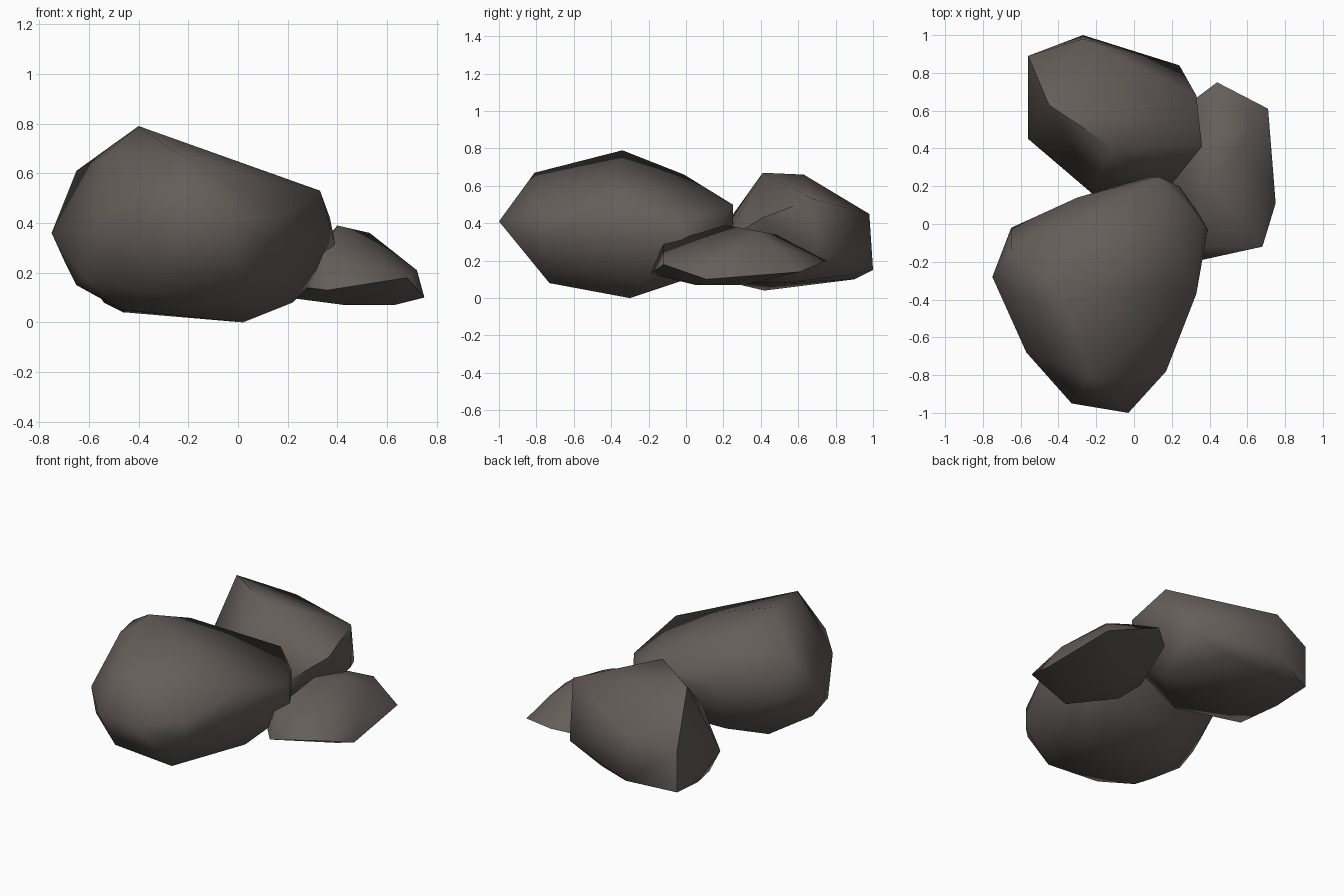
import bpy
import bmesh
from math import radians

default_cube = bpy.data.objects.get("Cube")
if default_cube:
    bpy.data.objects.remove(default_cube, do_unlink=True)


def make_material(name, colour):
    material = bpy.data.materials.new(name)
    material.use_nodes = True
    material.diffuse_color = colour
    shader = material.node_tree.nodes["Principled BSDF"]
    shader.inputs["Base Color"].default_value = colour
    shader.inputs["Roughness"].default_value = .9
    return material


def make_rock(name, corners, material, crease_angle):
    """Wrap a convex chiselled boulder around its corner points."""
    bm = bmesh.new()
    for corner in corners:
        bm.verts.new(corner)
    hull = bmesh.ops.convex_hull(bm, input=bm.verts)
    inside = [v for v in hull["geom_interior"] if isinstance(v, bmesh.types.BMVert)]
    bmesh.ops.delete(bm, geom=inside, context="VERTS")
    bmesh.ops.recalc_face_normals(bm, faces=bm.faces)
    mesh = bpy.data.meshes.new(name)
    bm.to_mesh(mesh)
    bm.free()
    mesh.materials.append(material)
    rock = bpy.data.objects.new(name, mesh)
    bpy.context.collection.objects.link(rock)
    bpy.ops.object.select_all(action="DESELECT")
    rock.select_set(True)
    bpy.context.view_layer.objects.active = rock
    bpy.ops.object.shade_smooth_by_angle(angle=radians(crease_angle))
    return rock


stone = make_material("dark brown stone", (.13, .112, .102, 1))

# Large boulder: crown, waist and underside
large_crown = [
    (-.4, -.34, .79), (-.65, -.14, .61), (-.23, -.81, .67), (-.53, -.44, .68),
    (-.33, -.01, .66), (.33, -.37, .53), (.13, .25, .5),
]
large_waist = [
    (-.75, -.28, .36), (-.7, -.3, .25), (-.57, -.68, .41), (-.33, -.95, .4),
    (-.03, -1, .41), (.17, -.78, .43), (.17, -.78, .3), (.37, 0, .42),
    (.39, -.03, .32), (.36, .03, .23), (.24, .2, .4), (.08, .25, .38),
    (-.3, .14, .45), (-.65, -.02, .4),
]
large_base = [
    (.02, -.3, 0), (-.45, -.2, .04), (-.46, -.54, .05), (-.65, -.36, .15),
    (-.62, -.56, .18), (-.55, -.5, .1), (-.35, -.75, .12), (.04, -.73, .08),
    (.22, -.24, .08), (.2, 0, .1), (-.3, .02, .12),
]
make_rock("large_front_boulder", large_crown + large_waist + large_base, stone, 60)

# Middle boulder: sloping top, sides and underside
middle_top = [
    (-.12, .41, .67), (-.45, .63, .66), (.33, .68, .53), (.36, .41, .43),
    (-.27, .98, .45), (-.56, .89, .38),
]
middle_sides = [
    (-.56, .45, .21), (-.56, .89, .11), (-.27, 1, .15), (.24, .84, .21),
    (.31, .7, .24), (.19, .2, .3), (-.22, .16, .32),
]
middle_base = [
    (-.46, .42, .04), (-.1, .25, .08), (0, .86, .12), (-.3, .9, .1),
    (-.54, .65, .08), (.2, .5, .08),
]
make_rock("middle_back_boulder", middle_top + middle_sides + middle_base, stone, 60)

# Small flat rock: ridge, rim and underside
small_ridge = [
    (.4, .21, .39), (.53, .38, .36), (.45, .48, .34), (.34, -.12, .29),
]
small_rim = [
    (.44, .75, .2), (.62, .5, .27), (.71, .61, .14), (.72, .2, .21),
    (.75, .11, .1), (.68, -.12, .18), (.36, -.19, .13), (.28, -.1, .14),
    (.2, .1, .1), (.2, .3, .1), (.22, .4, .2), (.32, .66, .16),
]
small_base = [(.63, .1, .07), (.43, .3, .07), (.43, .05, .07)]
make_rock("small_side_rock", small_ridge + small_rim + small_base, stone, 60)
